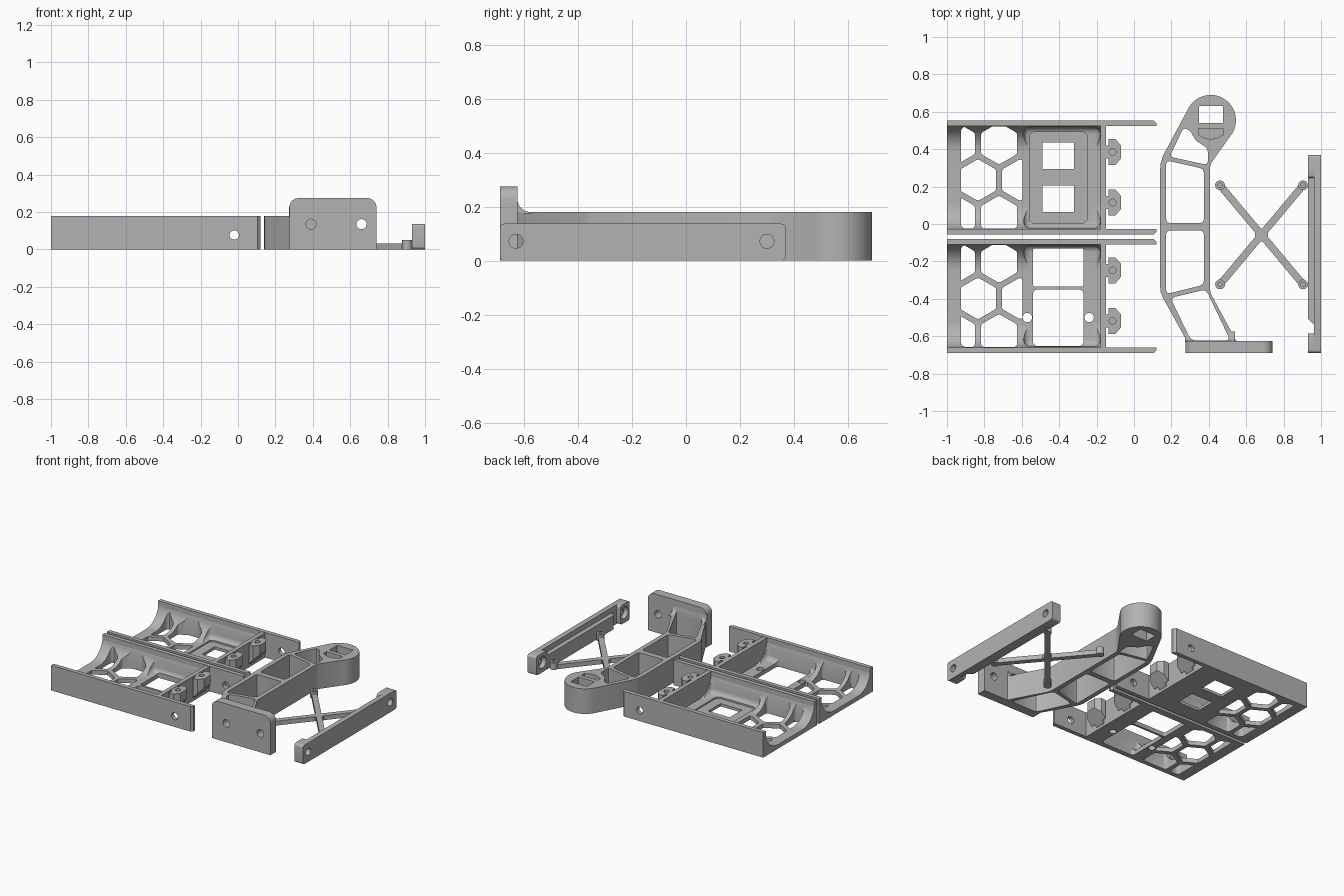
import bpy, bmesh, math
from mathutils import Matrix, Vector

if "Cube" in bpy.data.objects:
    bpy.data.objects.remove(bpy.data.objects["Cube"])

grey = bpy.data.materials.new("plain grey")
grey.use_nodes = True
colour = (0.45, 0.45, 0.45, 1)
grey.diffuse_color = colour
grey.node_tree.nodes["Principled BSDF"].inputs["Base Color"].default_value = colour

# Maps (u, v, along) onto world axes for a prism running along each axis
AXES = {"x": lambda u, v, w: (w, u, v),
        "y": lambda u, v, w: (u, w, v),
        "z": lambda u, v, w: (u, v, w)}


def prisms(name, outlines, lo, hi, axis="z"):
    """One object holding a straight prism for every outline, faces outward."""
    bm = bmesh.new()
    place = AXES[axis]
    for pts in outlines:
        area = sum(pts[i - 1][0] * p[1] - p[0] * pts[i - 1][1] for i, p in enumerate(pts))
        if (area < 0) != (axis == "y"):
            pts = pts[::-1]
        low = [bm.verts.new(place(u, v, lo)) for u, v in pts]
        high = [bm.verts.new(place(u, v, hi)) for u, v in pts]
        bm.faces.new(low[::-1])
        bm.faces.new(high)
        for i in range(len(pts)):
            bm.faces.new((low[i - 1], low[i], high[i], high[i - 1]))
    mesh = bpy.data.meshes.new(name)
    bm.to_mesh(mesh)
    bm.free()
    mesh.materials.append(grey)
    obj = bpy.data.objects.new(name, mesh)
    bpy.context.collection.objects.link(obj)
    return obj


def arc(cx, cy, r, start, end, n=10):
    angles = [math.radians(start + (end - start) * i / n) for i in range(n + 1)]
    return [(cx + r * math.cos(a), cy + r * math.sin(a)) for a in angles]


def circle(cx, cy, r, n=24):
    return arc(cx, cy, r, 0, 360, n)[:-1]


def rect(u0, u1, v0, v1, r=0):
    if not r:
        return [(u0, v0), (u1, v0), (u1, v1), (u0, v1)]
    return (arc(u1 - r, v0 + r, r, -90, 0, 5) + arc(u1 - r, v1 - r, r, 0, 90, 5)
            + arc(u0 + r, v1 - r, r, 90, 180, 5) + arc(u0 + r, v0 + r, r, 180, 270, 5))


def soften(pts, r=0.012):
    """Trim every corner of an outline with a short curve, never past an edge's middle."""
    out = []
    for i, p in enumerate(pts):
        p = Vector(p)
        a, b = Vector(pts[i - 1]) - p, Vector(pts[(i + 1) % len(pts)]) - p
        reach = min(r, 0.4 * a.length, 0.4 * b.length)
        a, b = a.normalized() * reach, b.normalized() * reach
        out += [tuple(p + a), tuple(p + (a + b) * 0.25), tuple(p + b)]
    return out


def boolean(obj, cutter, operation="DIFFERENCE"):
    mod = obj.modifiers.new("cut", "BOOLEAN")
    mod.operation, mod.solver, mod.object = operation, "EXACT", cutter
    bpy.context.view_layer.update()
    graph = bpy.context.evaluated_depsgraph_get()
    result = bpy.data.meshes.new_from_object(obj.evaluated_get(graph))
    obj.modifiers.clear()
    obj.data = result
    bpy.data.objects.remove(cutter)


def bevel_all(obj, width):
    bm = bmesh.new()
    bm.from_mesh(obj.data)
    bmesh.ops.bevel(bm, geom=bm.edges[:], offset=width, segments=4, profile=0.5, affect="EDGES")
    bm.to_mesh(obj.data)
    bm.free()


# ---- Trays: curved cradle, end wall, side rails, honeycomb, pocket and bosses ----
FLOOR, HALF, TALL, CURVE = 0.03, 0.278, 0.18, 0.14


def tray(label, cy, windows, round_holes, recess):
    section = [(cy - HALF, 0), (cy + HALF, 0)]
    section += arc(cy + HALF - CURVE, FLOOR + CURVE, CURVE, 0, -90, 12)
    section += arc(cy - HALF + CURVE, FLOOR + CURVE, CURVE, -90, -180, 12)
    cradle = prisms(label + "_cradle", [section], -1, -0.152, "x")

    pocket = prisms("pocket", [rect(-0.59, -0.18, cy - 0.27, cy + 0.27)], FLOOR, 0.3)
    bevel_all(pocket, 0.035)
    boolean(cradle, pocket)
    prisms(label + "_end_wall", [rect(-0.18, -0.15, cy - HALF, cy + HALF)], 0, TALL - 0.002)

    pitch, size = 0.225, 0.112
    hexes = []
    for row in (-1, 0, 1):
        for col in range(3):
            hx = -0.834 + (col - 0.5 * abs(row)) * pitch
            hy = cy - 0.013 + row * 0.195
            hexes.append(soften(arc(hx, hy, size, 30, 330, 5)))
    honeycomb = prisms("honeycomb", hexes, -0.1, 0.3)
    boolean(honeycomb, prisms("limit", [rect(-0.925, -0.595, cy - 0.272, cy + 0.272, 0.025)], -0.05, 0.25),
            "INTERSECT")
    boolean(cradle, honeycomb)
    if recess:
        boolean(cradle, prisms("recess", [rect(-0.56, -0.25, cy - 0.245, cy + 0.245, 0.03)], 0.02, 0.1))
    boolean(cradle, prisms("windows", windows, -0.1, 0.1))
    if round_holes:
        boolean(cradle, prisms("screw_holes", round_holes, -0.1, 0.2))

    for side, word in ((-1, "front"), (1, "back")):
        # the outer corner of each rail tip is trimmed
        outer, inner = cy + side * 0.305, cy + side * 0.275
        tip = [(-1, inner), (0.12, inner), (0.12, outer - side * 0.015), (0.105, outer), (-1, outer)]
        rail = prisms(label + "_" + word + "_rail", [tip], 0, TALL)
        boolean(rail, prisms("pin_hole", [circle(-0.02, 0.077, 0.025)], cy - 0.5, cy + 0.5, "y"))

    # Bosses sit high on the end wall, with a sloping underside
    half = [(-0.155, 0.035), (-0.135, 0.035), (-0.135, 0.07), (-0.1, 0.07), (-0.07, 0.035)]
    slope = [(-0.2, -0.01), (-0.15, 0.02), (-0.06, 0.12), (-0.06, 0.3), (-0.2, 0.3)]
    for offset, word in ((-0.133, "front"), (0.137, "back")):
        by = cy + offset
        outline = [(x, by + y) for x, y in half] + [(x, by - y) for x, y in reversed(half)]
        boss = prisms(label + "_" + word + "_boss", [outline], 0, TALL - 0.004)
        boolean(boss, prisms("underside", [slope], by - 0.1, by + 0.1, "y"), "INTERSECT")
        boolean(boss, prisms("boss_hole", [circle(-0.115, by, 0.018)], 0.11, 0.3))


tray("back_tray", 0.253, [rect(-0.49, -0.32, 0.30, 0.44), rect(-0.49, -0.32, 0.07, 0.21)], [], True)
tray("front_tray", -0.38, [rect(-0.54, -0.27, -0.33, -0.125, 0.01), rect(-0.54, -0.27, -0.648, -0.345, 0.025)],
     [circle(-0.57, -0.495, 0.025), circle(-0.24, -0.495, 0.025)], False)

# ---- Bent arm with a round head ----
outline = arc(0.41, 0.56, 0.135, 150, -40, 30)
outline += [(0.412, 0.33), (0.405, 0.30), (0.405, -0.34), (0.412, -0.37), (0.55, -0.625), (0.285, -0.625),
            (0.155, -0.39), (0.143, -0.36), (0.14, -0.33), (0.14, 0.30), (0.143, 0.33), (0.155, 0.37)]
arm = prisms("bent_arm", [outline], 0, TALL)
lower_window = soften([(0.195, -0.39), (0.385, -0.345), (0.515, -0.618), (0.305, -0.618)], 0.025)
openings = [soften(p, 0.02) for p in (
    [(0.265, 0.52), (0.30, 0.505), (0.33, 0.45), (0.395, 0.41), (0.395, 0.32), (0.19, 0.365)],
    [(0.172, 0.345), (0.373, 0.30), (0.373, 0.01), (0.172, 0.01)],
    [(0.172, -0.03), (0.373, -0.03), (0.373, -0.32), (0.172, -0.37)])]
for opening in openings + [lower_window, rect(0.347, 0.475, 0.545, 0.635)]:
    boolean(arm, prisms("opening", [opening], -0.1, 0.4))
slot = [(0.345, 0.515), (0.345, 0.48)] + arc(0.41, 0.56, 0.1, 235, 305) + [(0.475, 0.48), (0.475, 0.515)]
boolean(arm, prisms("head_slot", [slot], 0.09, 0.4))

# Mounting plate on the arm and the curved fillet that meets it
plate_shape = [(0.275, 0), (0.74, 0)] + arc(0.69, 0.225, 0.05, 0, 90) + arc(0.325, 0.225, 0.05, 90, 180)
plate = prisms("mounting_plate", [plate_shape], -0.685, -0.62, "y")
boolean(plate, prisms("plate_holes", [circle(0.39, 0.135, 0.027), circle(0.66, 0.135, 0.027)], -0.8, -0.5, "y"))
fillet_shape = [(-0.625, TALL - 0.005), (-0.57, TALL - 0.005)] + arc(-0.57, 0.23, 0.05, 270, 180, 8) + [(-0.625, 0.23)]
fillet = prisms("plate_fillet", [fillet_shape], 0.272, 0.54, "x")
boolean(fillet, prisms("fillet_gap", [lower_window], 0.1, 0.4))

# ---- Cross brace with four pads ----
CX, CY, DX, DY = 0.682, -0.053, 0.222, 0.265
length, angle = math.hypot(DX, DY), math.atan2(DY, DX)
for sign, word in ((1, "rising"), (-1, "falling")):
    strut = prisms(word + "_strut", [rect(-length + 0.02, length - 0.02, -0.019, 0.019)], 0, 0.032)
    strut.data.transform(Matrix.Translation((CX, CY, 0)) @ Matrix.Rotation(sign * angle, 4, "Z"))
    for end in (-1, 1):
        px, py = CX + end * DX, CY + end * sign * DY
        pad = prisms(word + "_strut_pad", [circle(px, py, 0.026)], 0, 0.05)
        boolean(pad, prisms("pad_hole", [circle(px, py, 0.012)], 0.01, 0.1))
hub = prisms("brace_hub", [circle(CX, CY, 0.035)], 0, 0.032)

# ---- Side beam: web, inner lip and drilled end blocks ----
web = prisms("beam_web", [rect(-0.685, 0.375, 0, 0.137, 0.018)], 0.963, 1, "x")
ends = (-0.625, 0.305)
boolean(web, prisms("beam_holes", [circle(y, 0.072, 0.026) for y in ends], 0.8, 1.1, "x"))
lip = prisms("beam_lip", [[(0.93, -0.50), (0.965, -0.535), (0.965, 0.25), (0.93, 0.25)]], 0, 0.1)
for y0, y1, hole, word in ((-0.685, -0.58, -0.625, "front"), (0.25, 0.375, 0.305, "back")):
    block = prisms("beam_" + word + "_block", [rect(y0, y1, 0, 0.137, 0.018)], 0.93, 0.964, "x")
    boolean(block, prisms("block_recess", [circle(hole, 0.072, 0.042)], 0.9, 1.1, "x"))

# ---- Centre the set front to back, smooth curves, sharp edges ----
bpy.ops.object.select_all(action="DESELECT")
for obj in bpy.context.collection.objects:
    if obj.type == "MESH" and grey.name in obj.data.materials:
        obj.location.y = -0.005
        obj.select_set(True)
        bpy.context.view_layer.objects.active = obj
bpy.ops.object.shade_smooth_by_angle(angle=math.radians(30))
